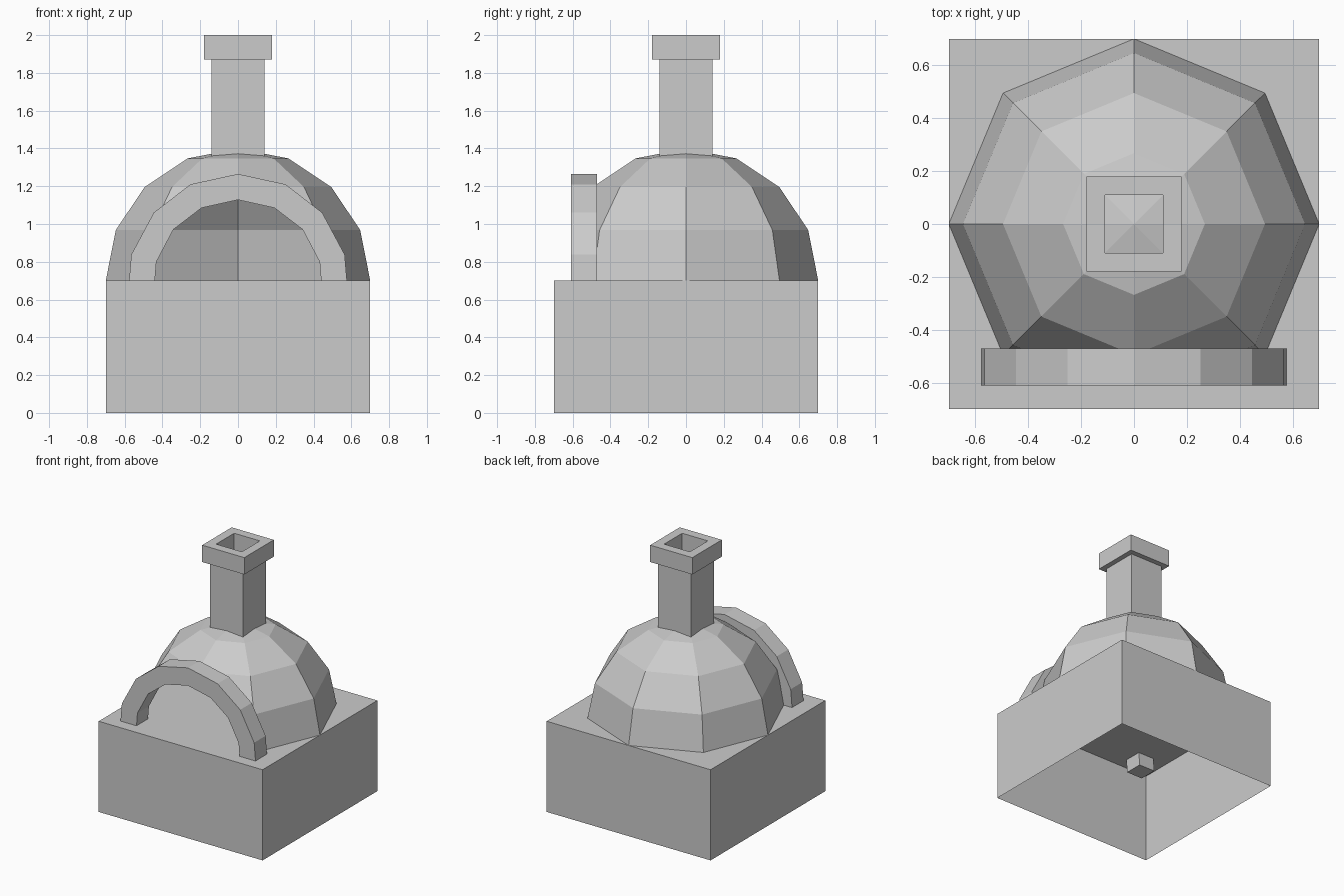
import bpy, bmesh
from mathutils import Matrix

if "Cube" in bpy.data.objects:
    bpy.data.objects.remove(bpy.data.objects["Cube"])


def finish(bm, name):
    bmesh.ops.recalc_face_normals(bm, faces=bm.faces)
    mesh = bpy.data.meshes.new(name)
    bm.to_mesh(mesh)
    bm.free()
    obj = bpy.data.objects.new(name, mesh)
    bpy.context.collection.objects.link(obj)
    return obj


# Base block, open underneath
bm = bmesh.new()
bmesh.ops.create_cube(bm, size=1.0, matrix=Matrix.Translation((0, 0, 0.35)) @ Matrix.Diagonal((1.4, 1.4, 0.7, 1)))
bottom = [f for f in bm.faces if f.calc_center_median().z < 0.01]
bmesh.ops.delete(bm, geom=bottom, context='FACES_ONLY')
finish(bm, "base")

# Eight-sided dome shell: lower half removed, front sliced open
bm = bmesh.new()
bmesh.ops.create_uvsphere(bm, u_segments=8, v_segments=8, radius=0.7, matrix=Matrix.Translation((0, 0, 0.7)))
for point, normal in (((0, 0, 0.7), (0, 0, -1)), ((0, -0.475, 0), (0, -1, 0))):
    bmesh.ops.bisect_plane(bm, geom=bm.verts[:] + bm.edges[:] + bm.faces[:], dist=1e-4,
                           plane_co=point, plane_no=normal, clear_outer=True)
finish(bm, "dome")

# Arched mouth, half profiles mirrored across x; feet sink into the base
outer = [(0, 1.265), (0.252, 1.21), (0.446, 1.06), (0.565, 0.838), (0.585, 0.6)]
inner = [(0, 1.128), (0.193, 1.085), (0.342, 0.971), (0.432, 0.80), (0.448, 0.6)]


def mirrored(half):
    return [(-x, z) for x, z in reversed(half[1:])] + half


bm = bmesh.new()
rings = []
for (ox, oz), (ix, iz) in zip(mirrored(outer), mirrored(inner)):
    rings.append([bm.verts.new(c) for c in ((ox, -0.61, oz), (ox, -0.47, oz), (ix, -0.47, iz), (ix, -0.61, iz))])
for a, b in zip(rings, rings[1:]):
    for i in range(4):
        j = (i + 1) % 4
        bm.faces.new((a[i], a[j], b[j], b[i]))
bm.faces.new(rings[0])
bm.faces.new(rings[-1])
finish(bm, "mouth_arch")

# Square hollow chimney with a wider cap
bm = bmesh.new()
profile = [(0.14, 1.35), (0.14, 1.87), (0.18, 1.87), (0.18, 2.0), (0.11, 2.0), (0.11, 1.35)]
loops = [[bm.verts.new((sx * r, sy * r, z)) for sx, sy in ((-1, -1), (1, -1), (1, 1), (-1, 1))] for r, z in profile]
for a, b in zip(loops, loops[1:] + loops[:1]):
    for i in range(4):
        j = (i + 1) % 4
        bm.faces.new((a[i], a[j], b[j], b[i]))
finish(bm, "chimney")
